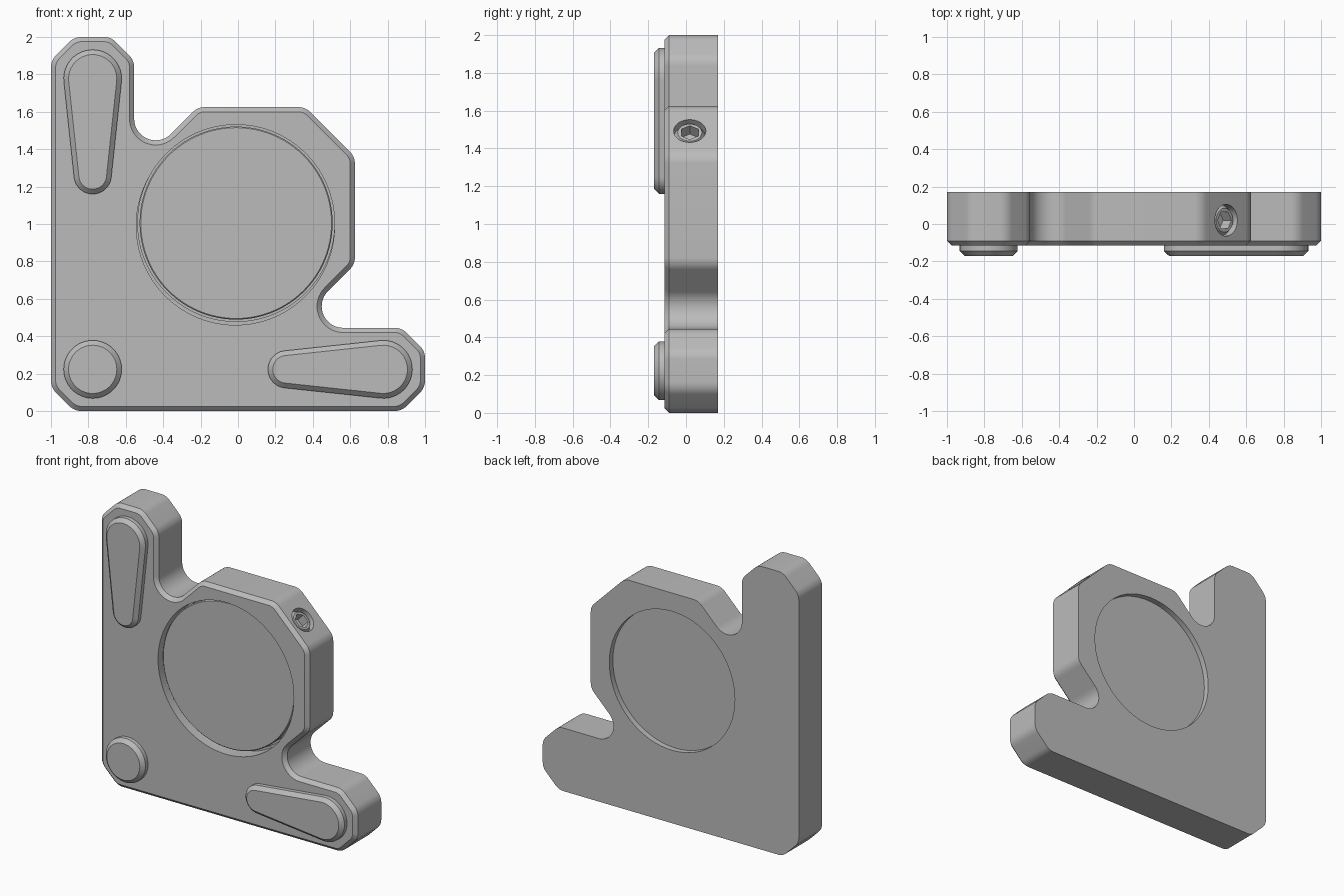
import bpy, bmesh
from math import cos, sin, tan, pi, acos, radians
from mathutils import Vector, Matrix

if "Cube" in bpy.data.objects:
    bpy.data.objects.remove(bpy.data.objects["Cube"])

metal = bpy.data.materials.new("satin grey metal")
metal.use_nodes = True
grey = (0.5, 0.5, 0.5, 1)
metal.diffuse_color = grey
metal.node_tree.nodes["Principled BSDF"].inputs["Base Color"].default_value = grey


def finish(name, bm):
    bmesh.ops.recalc_face_normals(bm, faces=bm.faces)
    mesh = bpy.data.meshes.new(name)
    bm.to_mesh(mesh)
    bm.free()
    mesh.materials.append(metal)
    ob = bpy.data.objects.new(name, mesh)
    bpy.context.collection.objects.link(ob)
    return ob


def activate(ob):
    bpy.ops.object.select_all(action="DESELECT")
    ob.select_set(True)
    bpy.context.view_layer.objects.active = ob


def smooth(ob):
    activate(ob)
    bpy.ops.object.shade_smooth_by_angle(angle=radians(30))


def prism(name, outline, front, back, chamfer=0):
    """Extrude an x-z outline along y and chamfer its front rim."""
    bm = bmesh.new()
    face = bm.faces.new([bm.verts.new((x, front, z)) for x, z in outline])
    rim = list(face.edges)
    ext = bmesh.ops.extrude_face_region(bm, geom=[face], use_keep_orig=True)
    moved = [v for v in ext["geom"] if isinstance(v, bmesh.types.BMVert)]
    bmesh.ops.translate(bm, verts=moved, vec=(0, back - front, 0))
    if chamfer:
        bmesh.ops.recalc_face_normals(bm, faces=bm.faces)
        bmesh.ops.bevel(bm, geom=rim, offset=chamfer, segments=1, affect="EDGES")
    return finish(name, bm)


def rod(name, centre, axis, r_in, r_out, length, sides=48):
    """Cylinder or cone centred on a point, pointing along an axis."""
    bm = bmesh.new()
    turn = Vector(axis).to_track_quat("Z", "Y").to_matrix().to_4x4()
    bmesh.ops.create_cone(bm, cap_ends=True, segments=sides, radius1=r_in,
                          radius2=r_out, depth=length,
                          matrix=Matrix.Translation(centre) @ turn)
    return finish(name, bm)


def cut(ob, cutter):
    mod = ob.modifiers.new("cut", "BOOLEAN")
    mod.operation = "DIFFERENCE"
    mod.solver = "EXACT"
    mod.object = cutter
    activate(ob)
    bpy.ops.object.modifier_apply(modifier=mod.name)
    bpy.data.objects.remove(cutter)


def circle(x, z, r, n=96):
    return [(x + r * cos(2 * pi * i / n), z + r * sin(2 * pi * i / n)) for i in range(n)]


def teardrop(x, z_big, r_big, z_small, r_small, n=24):
    """Two vertical arcs joined by their common tangents."""
    a = acos((r_big - r_small) / (z_big - z_small))
    pts = []
    for z, r, start, end in ((z_small, r_small, -a, a), (z_big, r_big, a, 2 * pi - a)):
        for i in range(n + 1):
            t = start + (end - start) * i / n - pi / 2
            pts.append((x + r * cos(t), z + r * sin(t)))
    return pts


def swap(pts):
    """Mirror across the plate's diagonal."""
    return [(z - 1, x + 1) for x, z in reversed(pts)]


def fillet(corners, radius_of, n=8):
    pts = []
    for i, c in enumerate(corners):
        p = Vector(c)
        a = (Vector(corners[i - 1]) - p).normalized()
        b = (Vector(corners[(i + 1) % len(corners)]) - p).normalized()
        half, r = a.angle(b) / 2, radius_of(c)
        centre = p + (a + b).normalized() * r / sin(half)
        u = (p + a * r / tan(half) - centre).normalized()
        v = (p + b * r / tan(half) - centre).normalized()
        steps = n if half > 1 else 3 * n
        pts += [centre + u.slerp(v, k / steps).normalized() * r for k in range(steps + 1)]
    return pts


# Plate: symmetric about its diagonal, with a rounded notch beside each arm
notch = (0.285, 0.445)
half_outline = [(0.875, 0), (1, 0.125), (1, 0.32), (0.875, 0.445), notch,
                (0.625, 0.785), (0.625, 1.36)]
corners = half_outline + swap(half_outline) + [(-1, 0.125), (-0.875, 0)]
notches = [notch] + swap([notch])
plate = prism("mount_plate", fillet(corners, lambda c: 0.115 if c in notches else 0.09),
              -0.115, 0.17, 0.025)

# Front bore with its offset relief, and the shallow rear aperture
cut(plate, prism("bore_cutter", circle(-0.01, 1.005, 0.526), -0.3, 0.0))
cut(plate, prism("relief_cutter", circle(-0.014, 0.99, 0.53), -0.3, -0.01))
cut(plate, prism("rear_cutter", circle(-0.01, 1.005, 0.49), 0.13, 0.4))

# Set screw hole on the slanted upper corner
axis = Vector((1, 0, 1)).normalized()
mouth = Vector((0.4925, 0.02, 1.4925))
cut(plate, rod("screw_hole_cutter", mouth, axis, 0.085, 0.085, 0.16))
smooth(plate)

# Round optic seated in the bore
smooth(prism("optic_disc", circle(-0.01, 1.005, 0.516), -0.09, 0.02, 0.006))

# Set screw with chamfered end and hex socket
screw = rod("set_screw", mouth - axis * 0.027, axis, 0.083, 0.064, 0.03)
base = rod("set_screw_shank", mouth - axis * 0.065, axis, 0.083, 0.083, 0.046)
for part in (screw, base):
    cut(part, rod("hex_cutter", mouth - axis * 0.02, axis, 0.052, 0.052, 0.11, 6))
    smooth(part)

# Raised pads on the front
drop = teardrop(-0.777, 1.777, 0.155, 1.26, 0.1)
pads = {"round_pad": circle(-0.777, 0.223, 0.155, 64),
        "upper_teardrop_pad": drop, "lower_teardrop_pad": swap(drop)}
for name, outline in pads.items():
    smooth(prism(name, outline, -0.17, -0.1, 0.026))
